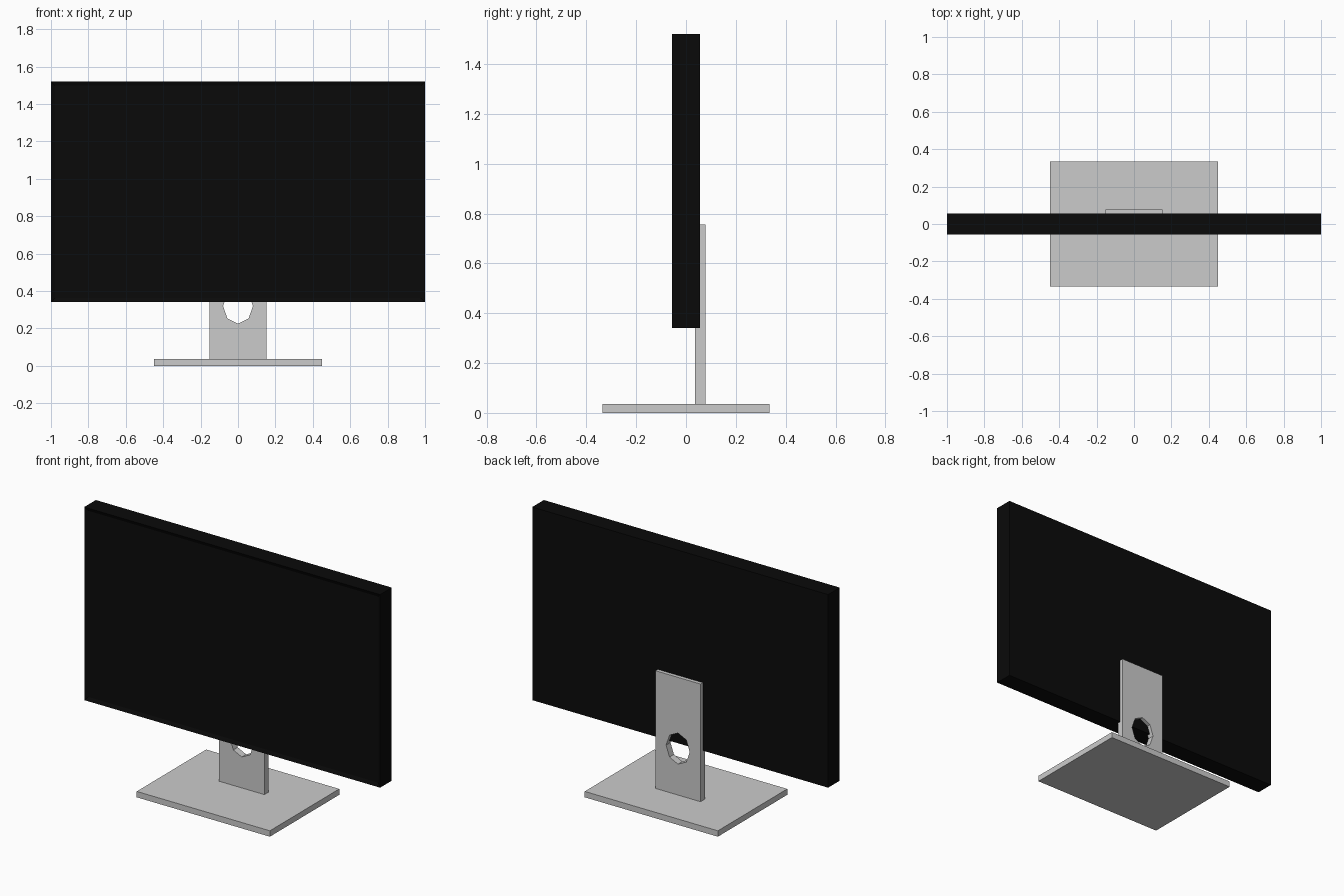
import bpy, bmesh, math

if "Cube" in bpy.data.objects:
    bpy.data.objects.remove(bpy.data.objects["Cube"])


def box(name, x, y, z):
    """Box from (min, max) ranges on each axis."""
    bm = bmesh.new()
    bmesh.ops.create_cube(bm, size=1)
    for v in bm.verts:
        v.co = [r[0] + (c + 0.5) * (r[1] - r[0]) for c, r in zip(v.co, (x, y, z))]
    me = bpy.data.meshes.new(name)
    bm.to_mesh(me)
    bm.free()
    ob = bpy.data.objects.new(name, me)
    bpy.context.collection.objects.link(ob)
    return ob


# Foot plate
box("base", (-0.45, 0.45), (-0.335, 0.335), (0, 0.036))

# Upright with an eight-sided cable hole
stand = box("stand", (-0.153, 0.153), (0.036, 0.078), (0.036, 0.755))
bpy.ops.mesh.primitive_cylinder_add(vertices=8, radius=1, depth=1,
                                    location=(0, 0.057, 0.32),
                                    rotation=(math.pi / 2, 0, 0))
cutter = bpy.context.object
cutter.name = "cable_hole_cutter"
cutter.scale = (0.08, 0.095, 0.3)
cutter.hide_render = True
cutter.display_type = 'WIRE'
hole = stand.modifiers.new("cable_hole", 'BOOLEAN')
hole.object = cutter
hole.operation = 'DIFFERENCE'
hole.solver = 'EXACT'

# Screen housing with a thin bezel around a recessed panel
screen = box("screen", (-1, 1), (-0.056, 0.056), (0.34, 1.52))
bm = bmesh.new()
bm.from_mesh(screen.data)
bm.normal_update()
front = min(bm.faces, key=lambda f: f.calc_center_median().y)
bmesh.ops.inset_region(bm, faces=[front], thickness=0.03)
bmesh.ops.translate(bm, verts=list(front.verts), vec=(0, 0.01, 0))
bm.to_mesh(screen.data)
bm.free()

black = bpy.data.materials.new("black_plastic")
black.diffuse_color = (0.003, 0.003, 0.003, 1)
black.use_nodes = True
black.node_tree.nodes["Principled BSDF"].inputs["Base Color"].default_value = black.diffuse_color
screen.data.materials.append(black)
